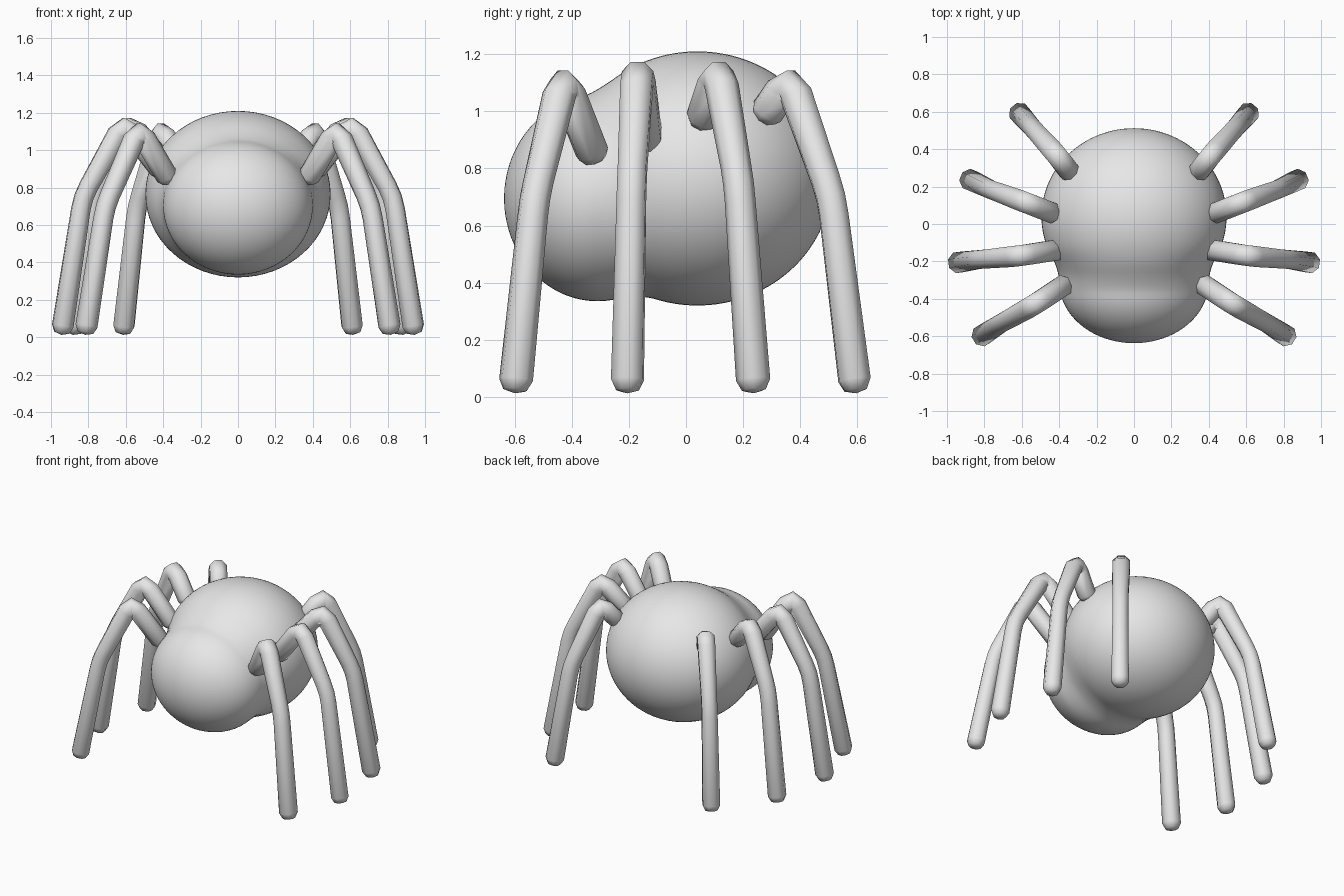
import bpy, bmesh, math
from mathutils import Vector

if "Cube" in bpy.data.objects:
    bpy.data.objects.remove(bpy.data.objects["Cube"])

grey = bpy.data.materials.new("light grey")
grey.use_nodes = True
grey.diffuse_color = (0.8, 0.8, 0.8, 1)
grey.node_tree.nodes["Principled BSDF"].inputs["Base Color"].default_value = (0.8, 0.8, 0.8, 1)


def loft(name, rings, start, end):
    """Skin a list of point rings and close both ends with a tip point."""
    bm = bmesh.new()
    loops = [[bm.verts.new(p) for p in ring] for ring in rings]
    n = len(loops[0])
    for a, b in zip(loops, loops[1:]):
        for i in range(n):
            bm.faces.new((a[i], a[(i + 1) % n], b[(i + 1) % n], b[i]))
    for loop, tip in ((loops[0], start), (loops[-1], end)):
        v = bm.verts.new(tip)
        for i in range(n):
            bm.faces.new((loop[i], loop[(i + 1) % n], v))
    bmesh.ops.recalc_face_normals(bm, faces=bm.faces)
    mesh = bpy.data.meshes.new(name)
    bm.to_mesh(mesh)
    bm.free()
    mesh.materials.append(grey)
    mesh.shade_smooth()
    obj = bpy.data.objects.new(name, mesh)
    bpy.context.collection.objects.link(obj)
    return obj


# Body: abdomen and head ellipsoids blended into one skin along y
ABDOMEN = dict(y=0.04, z=0.765, rx=0.495, ry=0.472, rz=0.445)
HEAD = dict(y=-0.31, z=0.695, rx=0.4, ry=0.327, rz=0.36)


def span(e, y):
    return math.sqrt(max(0, 1 - ((y - e["y"]) / e["ry"]) ** 2))


def blend(a, b, k=0.07):
    h = max(k - abs(a - b), 0) / k
    return max(a, b) + h * h * k / 4


def body_ring(y, sides=64):
    a, h = span(ABDOMEN, y), span(HEAD, y)
    half = blend(ABDOMEN["rx"] * a, HEAD["rx"] * h) if a and h else max(ABDOMEN["rx"] * a, HEAD["rx"] * h)
    tops, lows = [], []
    for e, s in ((ABDOMEN, a), (HEAD, h)):
        if s:
            tops.append(e["z"] + e["rz"] * s)
            lows.append(e["rz"] * s - e["z"])
    top = blend(*tops) if len(tops) == 2 else tops[0]
    low = -(blend(*lows) if len(lows) == 2 else lows[0])
    mid, rz = (top + low) / 2, (top - low) / 2
    angles = [2 * math.pi * i / sides for i in range(sides)]
    return [(half * math.cos(t), y, mid + rz * math.sin(t)) for t in angles]


front, back = HEAD["y"] - HEAD["ry"], ABDOMEN["y"] + ABDOMEN["ry"]
steps = 72
ys = [(front + back) / 2 - (back - front) / 2 * math.cos(math.pi * i / steps) for i in range(1, steps)]
loft("body", [body_ring(y) for y in ys], (0, front, HEAD["z"]), (0, back, ABDOMEN["z"]))


# Legs: eight-sided tubes with rounded ends through hip, knee, shin and foot
def leg(name, points, radii, side):
    pts = [Vector((x * side, y, z)) for x, y, z in points]
    path, sizes = [], []

    # Round each bend by replacing the corner with a short arc
    for i, p in enumerate(pts):
        if 0 < i < len(pts) - 1:
            reach = 0.065
            a = p + (pts[i - 1] - p).normalized() * reach
            b = p + (pts[i + 1] - p).normalized() * reach
            for t in (0, 0.5, 1):
                path.append(a * (1 - t) ** 2 + p * 2 * t * (1 - t) + b * t * t)
                sizes.append(radii[i])
        else:
            path.append(p)
            sizes.append(radii[i])
    first = (path[0] - path[1]).normalized()
    last = (path[-1] - path[-2]).normalized()
    # Narrow rings start the rounded caps
    path = [path[0] + first * sizes[0] * 0.5] + path + [path[-1] + last * sizes[-1] * 0.6]
    sizes = [sizes[0] * 0.7] + sizes + [sizes[-1] * 0.7]
    plane = Vector((pts[-1].x - pts[0].x, pts[-1].y - pts[0].y, 0)).normalized()
    across = plane.cross(Vector((0, 0, 1)))
    rings = []
    for i, p in enumerate(path):
        tangent = (path[min(i + 1, len(path) - 1)] - path[max(i - 1, 0)]).normalized()
        u = (across - tangent * across.dot(tangent)).normalized()
        v = tangent.cross(u)
        rings.append([p + sizes[i] * (u * math.cos(t) + v * math.sin(t))
                      for t in (math.pi * (k + 0.5) / 4 for k in range(8))])
    loft(name, rings, path[0] + first * 0.01, path[-1] + last * 0.012)


RADII = (0.06, 0.06, 0.054, 0.06)
LEGS = {
    "front": [(0.38, -0.33, 0.86), (0.53, -0.43, 1.115), (0.71, -0.53, 0.7), (0.81, -0.595, 0.06)],
    "front_middle": [(0.42, -0.14, 0.9), (0.61, -0.17, 1.145), (0.83, -0.19, 0.75), (0.937, -0.205, 0.06)],
    "back_middle": [(0.44, 0.06, 0.98), (0.58, 0.115, 1.145), (0.77, 0.185, 0.75), (0.875, 0.235, 0.06)],
    "back": [(0.35, 0.285, 1.0), (0.41, 0.365, 1.115), (0.54, 0.51, 0.7), (0.61, 0.59, 0.06)],
}
for place, points in LEGS.items():
    for side, label in ((1, "left"), (-1, "right")):
        leg(f"{place}_leg_{label}", points, RADII, side)
